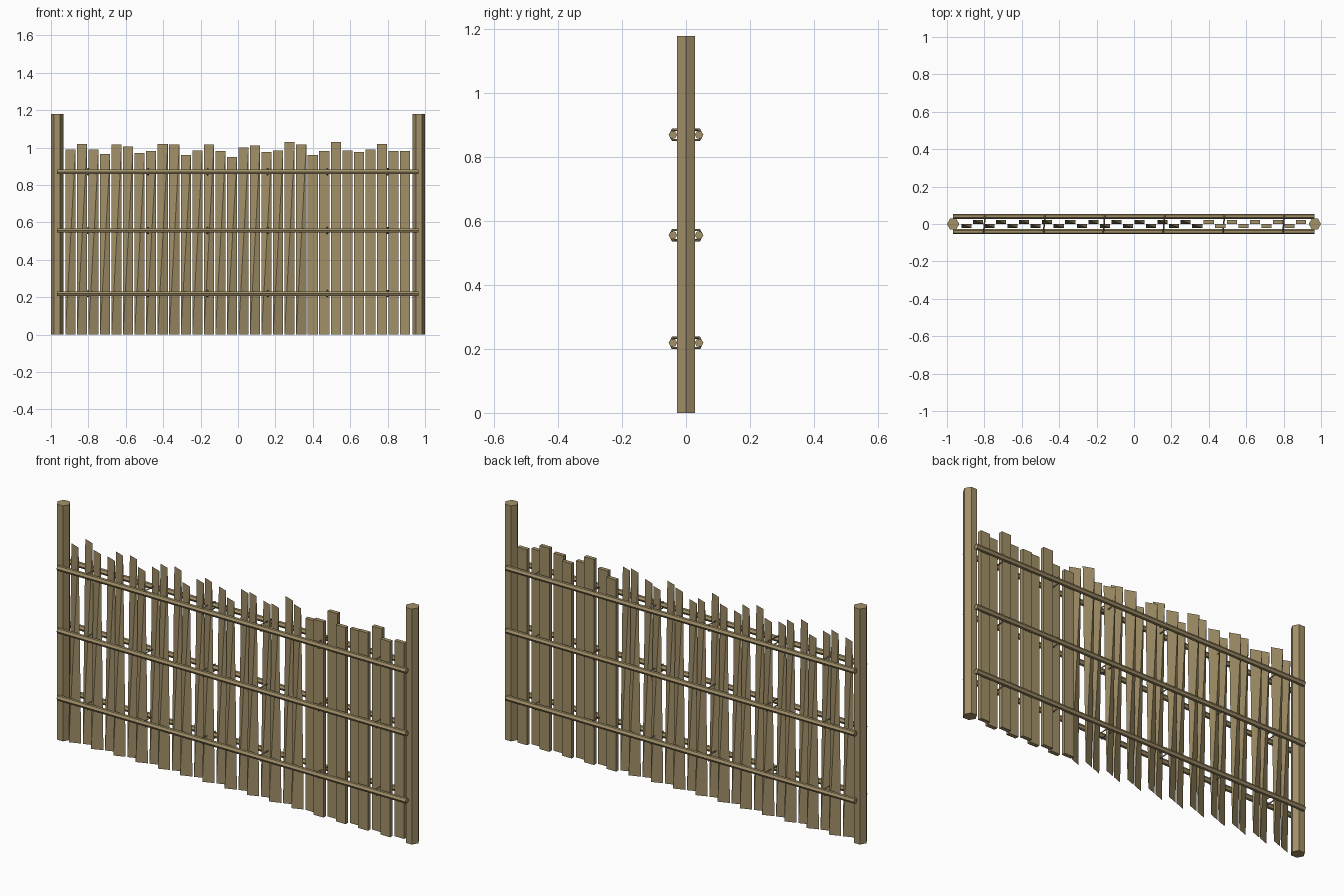
import bpy, bmesh
from math import cos, sin, pi
from mathutils import Vector

cube = bpy.data.objects.get("Cube")
if cube:
    bpy.data.objects.remove(cube, do_unlink=True)


def material(name, rgb):
    m = bpy.data.materials.new(name)
    m.use_nodes = True
    m.diffuse_color = (*rgb, 1)
    m.node_tree.nodes["Principled BSDF"].inputs["Base Color"].default_value = (*rgb, 1)
    return m


WOOD = material("dry tan wood", (0.36, 0.28, 0.14))
ROPE = material("brown rope", (0.22, 0.165, 0.085))


def hull_object(name, points, mat):
    """Flat-faced convex solid around the given points."""
    bm = bmesh.new()
    for p in points:
        bm.verts.new(p)
    bmesh.ops.convex_hull(bm, input=bm.verts[:])
    bmesh.ops.dissolve_limit(bm, angle_limit=0.001, verts=bm.verts[:], edges=bm.edges[:])
    bmesh.ops.recalc_face_normals(bm, faces=bm.faces[:])
    mesh = bpy.data.meshes.new(name)
    bm.to_mesh(mesh)
    bm.free()
    mesh.materials.append(mat)
    obj = bpy.data.objects.new(name, mesh)
    bpy.context.collection.objects.link(obj)
    return obj


def hexagon(r):
    return [(r * cos(i * pi / 3), r * sin(i * pi / 3)) for i in range(6)]


# End posts: hexagonal, with a ridge facing outwards
for side, x in (("right", -0.967), ("left", 0.967)):
    hull_object(side + "_post",
                [(x + a, b, z) for a, b in hexagon(0.033) for z in (0, 1.18)], WOOD)

# Slats: uneven tops, staggered front and back
TOPS = [0.99, 1.02, 0.99, 0.965, 1.015, 1.005, 0.97, 0.98, 1.02, 1.015,
        0.96, 0.985, 1.015, 0.98, 0.95, 1.0, 1.01, 0.975, 0.985, 1.03,
        1.015, 0.96, 0.98, 1.03, 0.985, 0.975, 0.99, 1.02, 0.98, 0.98]
HALF_W, HALF_T, SPLIT_COUNT = 0.027, 0.01, 21
for i, top in enumerate(TOPS):
    x = -0.896 + 0.0617 * i
    y = 0.011 if i % 2 else -0.011
    points = []
    for sx in (-1, 1):
        for sy in (-1, 1):
            for sz in (-1, 1):
                # Split slats keep only alternate corners, giving a twisted wedge
                if i >= SPLIT_COUNT or sx * sy * sz < 0:
                    points.append((x + sx * HALF_W, y + sy * HALF_T, top if sz > 0 else 0))
    hull_object(f"slat_{i + 1}", points, WOOD)


def tie(name, x, z):
    """Cord looped round the front and back rails."""
    cu = bpy.data.curves.new(name, "CURVE")
    cu.dimensions = "3D"
    cu.bevel_depth = 0.004
    cu.bevel_resolution = 0
    loop = [(-0.05, 0), (-0.042, 0.016), (0.042, 0.016),
            (0.05, 0), (0.042, -0.016), (-0.042, -0.016)]
    sp = cu.splines.new("POLY")
    sp.points.add(len(loop) - 1)
    for p, (y, dz) in zip(sp.points, loop):
        p.co = (x + 0.08 * y, y, z + dz, 1)
    sp.use_cyclic_u = True
    cu.materials.append(ROPE)
    bpy.context.collection.objects.link(bpy.data.objects.new(name, cu))


# Rails on both faces, tied together at regular steps
for level, z in (("lower", 0.219), ("middle", 0.556), ("upper", 0.87)):
    for face, y in (("front", -0.041), ("back", 0.041)):
        hull_object(f"{level}_{face}_rail",
                    [(x, y + a, z + b) for a, b in hexagon(0.0135) for x in (-0.968, 0.965)],
                    WOOD)
    for k in range(6):
        tie(f"{level}_tie_{k + 1}", -0.8 + 0.32 * k, z)
